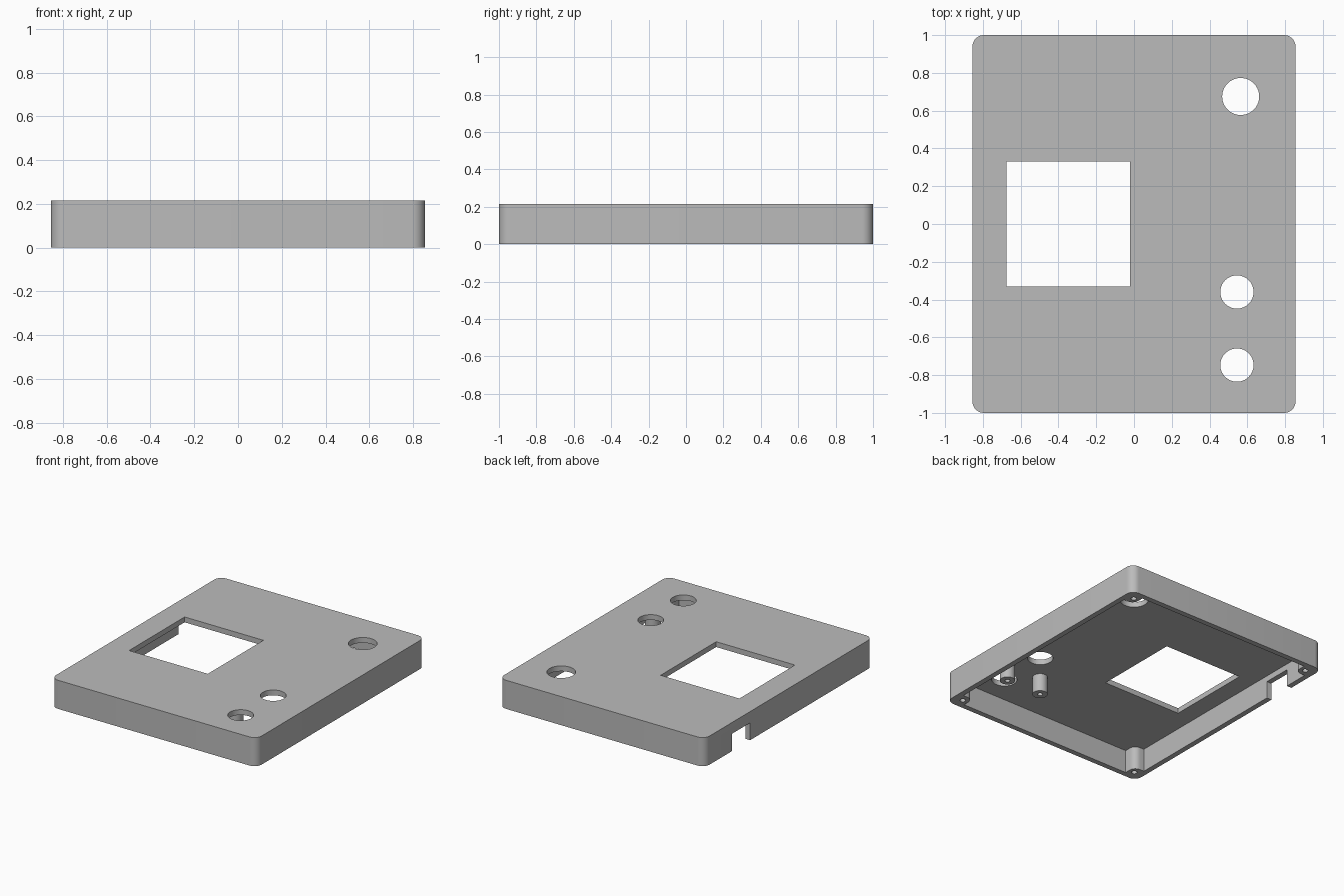
import bpy, bmesh, math

old = bpy.data.objects.get("Cube")
if old:
    bpy.data.objects.remove(old, do_unlink=True)

HX, HY, H = 0.855, 1.0, 0.215     # half width, half length, height
WALL, ROOF = 0.04, 0.175          # wall thickness, underside of the top plate

grey = bpy.data.materials.new("plain grey")
grey.use_nodes = True
grey.diffuse_color = (0.5, 0.5, 0.5, 1)
grey.node_tree.nodes["Principled BSDF"].inputs["Base Color"].default_value = (0.5, 0.5, 0.5, 1)


def finish(name, bm):
    mesh = bpy.data.meshes.new(name)
    bm.to_mesh(mesh)
    bm.free()
    mesh.materials.append(grey)
    obj = bpy.data.objects.new(name, mesh)
    bpy.context.collection.objects.link(obj)
    return obj


def box(name, x, y, z, radius=0, rounded=lambda p: True):
    """Box between (min, max) pairs; chosen upright edges are rounded."""
    bm = bmesh.new()
    bmesh.ops.create_cube(bm, size=1)
    for v in bm.verts:
        v.co = [r[0] if c < 0 else r[1] for c, r in zip(v.co, (x, y, z))]
    if radius:
        upright = [e for e in bm.edges
                   if abs(e.verts[0].co.z - e.verts[1].co.z) > 0.01 and rounded(e.verts[0].co)]
        bmesh.ops.bevel(bm, geom=upright, offset=radius, segments=8,
                        profile=0.5, affect='EDGES')
    return finish(name, bm)


def cylinder(name, x, y, z, radius, sides=48):
    bm = bmesh.new()
    bmesh.ops.create_cone(bm, cap_ends=True, segments=sides, radius1=radius,
                          radius2=radius, depth=z[1] - z[0])
    bmesh.ops.translate(bm, verts=bm.verts, vec=(x, y, sum(z) / 2))
    return finish(name, bm)


def combine(target, other, operation):
    """Merge or cut with another solid, then discard it."""
    mod = target.modifiers.new(operation.lower(), 'BOOLEAN')
    mod.operation, mod.solver, mod.object = operation, 'EXACT', other
    bpy.ops.object.select_all(action='DESELECT')
    target.select_set(True)
    bpy.context.view_layer.objects.active = target
    bpy.ops.object.modifier_apply(modifier=mod.name)
    bpy.data.objects.remove(other, do_unlink=True)


# Hollow lid, open underneath
lid = box("enclosure_lid", (-HX, HX), (-HY, HY), (0, H), 0.06)
ix, iy = HX - WALL, HY - WALL
combine(lid, box("cavity", (-ix, ix), (-iy, iy), (-0.1, ROOF), 0.025), 'DIFFERENCE')

# Screw posts in the corners, rounded toward the inside
for sx in (-1, 1):
    for sy in (-1, 1):
        post = box("corner_post", sorted((sx * 0.73, sx * 0.835)),
                   sorted((sy * 0.865, sy * 0.98)), (0, ROOF + 0.02), 0.05,
                   lambda p: abs(p.x) < 0.8 and abs(p.y) < 0.9)
        combine(lid, post, 'UNION')
        combine(lid, cylinder("screw_hole", sx * 0.775, sy * 0.92, (-0.1, 0.13), 0.02, 24),
                'DIFFERENCE')

# Standoffs between the two smaller openings
for x in (0.375, 0.67):
    combine(lid, cylinder("standoff", x, -0.565, (0.04, ROOF + 0.02), 0.053), 'UNION')
    combine(lid, cylinder("standoff_hole", x, -0.565, (-0.1, 0.13), 0.018, 24), 'DIFFERENCE')

# Display window and round openings through the top
combine(lid, box("window", (-0.675, -0.02), (-0.33, 0.33), (0.1, 0.3)), 'DIFFERENCE')
for x, y, r in ((0.565, 0.675, 0.098), (0.545, -0.36, 0.088), (0.545, -0.747, 0.088)):
    combine(lid, cylinder("opening", x, y, (0.15, 0.3), r, 64), 'DIFFERENCE')

# Cable notch in the side wall
combine(lid, box("cable_notch", (-0.95, -0.78), (0.46, 0.675), (-0.1, 0.13)), 'DIFFERENCE')

lid.select_set(True)
bpy.context.view_layer.objects.active = lid
bpy.ops.object.shade_smooth_by_angle(angle=math.radians(30))
